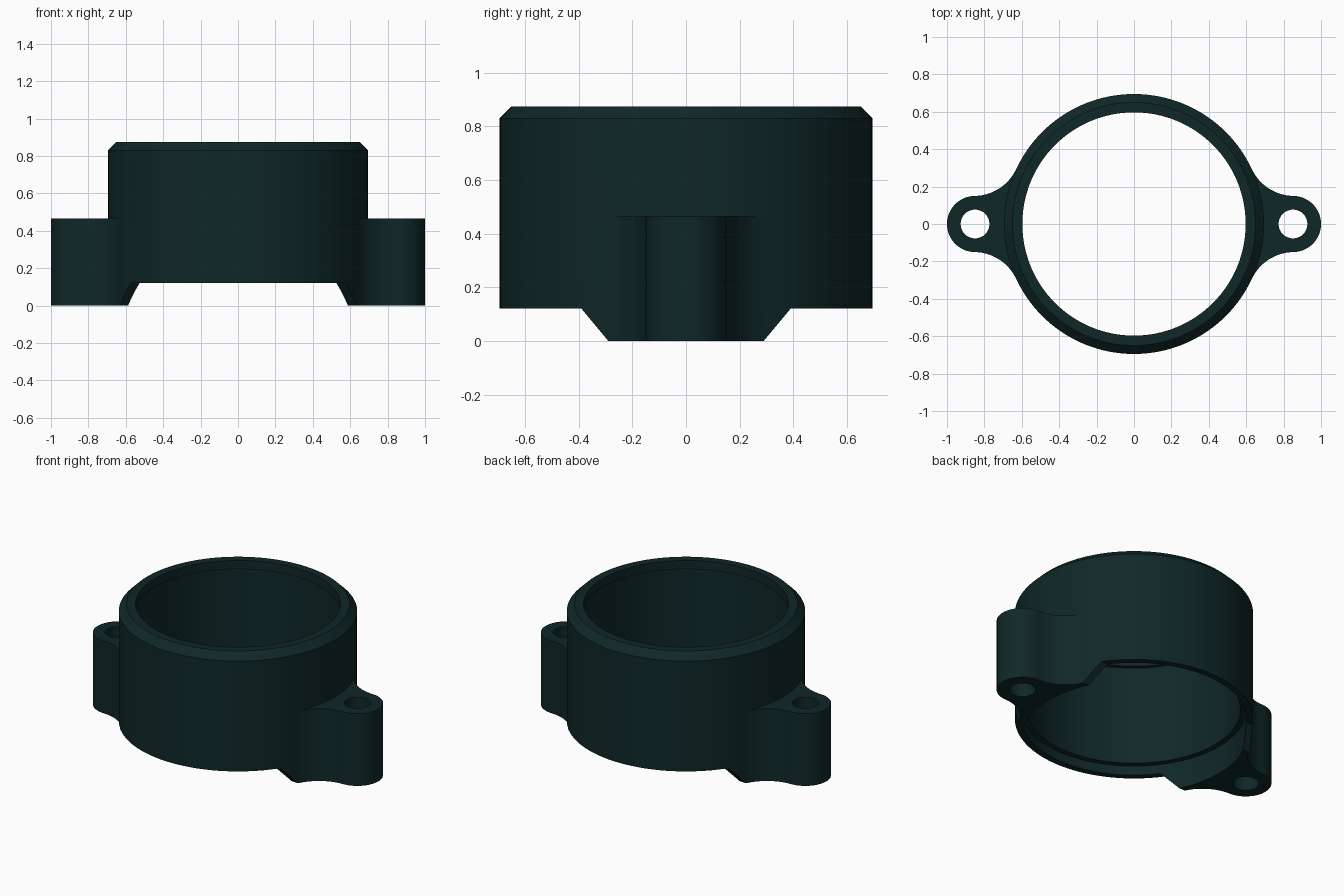
import bpy, bmesh, math

if "Cube" in bpy.data.objects:
    bpy.data.objects.remove(bpy.data.objects["Cube"])

R_OUT, R_LUG, LUG_X, R_FIL = 0.695, 0.15, 0.85, 0.25

mat = bpy.data.materials.new("dark teal")
mat.diffuse_color = (0.005, 0.02, 0.02, 1)
mat.use_nodes = True
mat.node_tree.nodes["Principled BSDF"].inputs["Base Color"].default_value = mat.diffuse_color


def add_object(name, bm):
    bmesh.ops.recalc_face_normals(bm, faces=bm.faces)
    mesh = bpy.data.meshes.new(name)
    bm.to_mesh(mesh)
    bm.free()
    ob = bpy.data.objects.new(name, mesh)
    bpy.context.collection.objects.link(ob)
    mesh.materials.append(mat)
    return ob


def lathe(name, profile, n=128):
    """Revolve a closed (radius, z) profile about the z axis."""
    bm = bmesh.new()
    rings = [[bm.verts.new((r * math.cos(2 * math.pi * i / n),
                            r * math.sin(2 * math.pi * i / n), z))
              for r, z in profile] for i in range(n)]
    m = len(profile)
    for i in range(n):
        a, b = rings[i], rings[(i + 1) % n]
        for j in range(m):
            k = (j + 1) % m
            bm.faces.new((a[j], b[j], b[k], a[k]))
    return add_object(name, bm)


def prism(name, points, offset):
    """Extrude a closed 3D outline by an offset vector."""
    bm = bmesh.new()
    face = bm.faces.new([bm.verts.new(p) for p in points])
    res = bmesh.ops.extrude_face_region(bm, geom=[face])
    bmesh.ops.translate(bm, vec=offset,
                        verts=[g for g in res["geom"] if isinstance(g, bmesh.types.BMVert)])
    return add_object(name, bm)


def arc(cx, cy, r, a0, a1, n):
    return [(cx + r * math.cos(a0 + (a1 - a0) * i / n),
             cy + r * math.sin(a0 + (a1 - a0) * i / n)) for i in range(n + 1)]


def combine(ob, other, operation):
    mod = ob.modifiers.new(operation.lower(), "BOOLEAN")
    mod.operation, mod.object, mod.solver = operation, other, "EXACT"
    bpy.context.view_layer.objects.active = ob
    bpy.ops.object.modifier_apply(modifier=mod.name)
    bpy.data.objects.remove(other)


# Ring with counterbore below, chamfered rim and inner lip on top
body = lathe("ring_housing", [(0.655, 0), (R_OUT, 0), (R_OUT, 0.83), (0.65, 0.875),
                              (0.597, 0.875), (0.597, 0.82), (0.62, 0.82),
                              (0.62, 0.18), (0.655, 0.18)])

# Lug outline: rounded end blended into the ring by concave fillets
d1, d2 = R_OUT + R_FIL, R_LUG + R_FIL
ang = math.acos((LUG_X ** 2 + d1 ** 2 - d2 ** 2) / (2 * LUG_X * d1))
fx, fy = d1 * math.cos(ang), d1 * math.sin(ang)
tip = math.atan2(fy, fx - LUG_X)
fillet = arc(fx, fy, R_FIL, math.pi + ang, math.pi + tip, 14)
outline = (arc(0, 0, 0.675, -ang, ang, 16) + fillet
           + arc(LUG_X, 0, R_LUG, tip, -tip, 32)[1:-1]
           + [(x, -y) for x, y in reversed(fillet)])

# Screw lugs on both sides, each with a through hole
for side in (1, -1):
    lug = prism("lug", [(side * x, side * y, 0) for x, y in outline], (0, 0, 0.465))
    hole = prism("hole", [(side * LUG_X + x, y, -0.1) for x, y in
                          arc(0, 0, 0.077, 0, 2 * math.pi, 40)[:-1]], (0, 0, 1))
    combine(lug, hole, "DIFFERENCE")
    combine(body, lug, "UNION")

# Front and back clearance under the ring, leaving sloped feet by the lugs
for side in (1, -1):
    yz = [(0.24, -0.06), (0.39, 0.12), (1, 0.12), (1, -0.06)]
    cutter = prism("notch", [(-1.2, side * y, z) for y, z in yz], (2.4, 0, 0))
    combine(body, cutter, "DIFFERENCE")

bpy.ops.object.select_all(action="DESELECT")
body.select_set(True)
bpy.context.view_layer.objects.active = body
bpy.ops.object.shade_smooth_by_angle(angle=math.radians(30))
